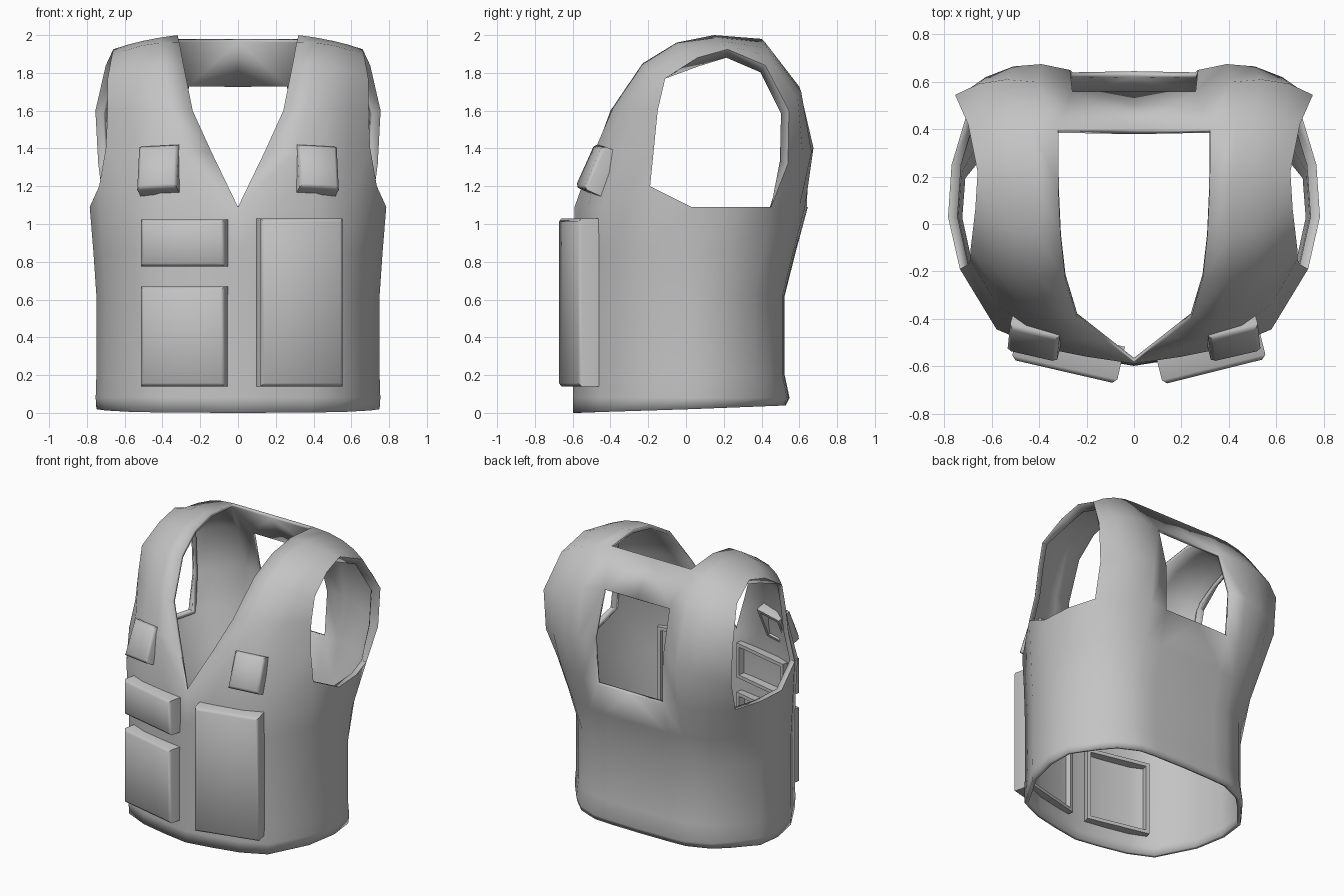
import bpy, bmesh, math
from mathutils import Vector

cube = bpy.data.objects.get("Cube")
if cube:
    bpy.data.objects.remove(cube, do_unlink=True)

grey = bpy.data.materials.new("plain grey")
grey.use_nodes = True
grey.diffuse_color = (0.55, 0.55, 0.55, 1)
grey.node_tree.nodes["Principled BSDF"].inputs["Base Color"].default_value = (0.55, 0.55, 0.55, 1)


def finish(bm, name, angle):
    mesh = bpy.data.meshes.new(name)
    bm.to_mesh(mesh)
    bm.free()
    mesh.materials.append(grey)
    obj = bpy.data.objects.new(name, mesh)
    bpy.context.collection.objects.link(obj)
    bpy.ops.object.select_all(action='DESELECT')
    obj.select_set(True)
    bpy.context.view_layer.objects.active = obj
    bpy.ops.object.shade_smooth_by_angle(angle=math.radians(angle))
    return obj


def bridge(bm, a, b):
    for i in range(len(a) - 1):
        bm.faces.new((a[i], a[i + 1], b[i + 1], b[i]))


# Half outline of the torso at armhole height, front centre round to back centre
OUTLINE = [(0, -.59), (.2, -.56), (.4, -.52), (.58, -.445), (.735, -.19), (.785, .03), (.77, .25),
           (.71, .45), (.61, .55), (.5, .60), (.38, .63), (.26, .64), (0, .645)]
# Height, then scale of width, front depth, back depth and back corner width
ROWS = [(0, .955, 1.015, .82, .89), (.08, .96, 1.015, .85, .89), (.2, .955, 1.01, .81, .89),
        (.62, .955, 1.01, .81, .89), (.85, .975, 1.0, .9, .94), (1.09, 1, 1, 1, 1)]
# Shoulder strap from chest to back: neck edge, middle, armhole edge
STRAP = [((.14, -.48, 1.38), (.45, -.44, 1.38), (.70, -.17, 1.40)),
         ((.24, -.40, 1.60), (.48, -.34, 1.62), (.69, -.15, 1.60)),
         ((.29, -.23, 1.85), (.51, -.21, 1.83), (.69, -.11, 1.77)),
         ((.31, -.05, 1.96), (.51, -.03, 1.945), (.67, .06, 1.88)),
         ((.32, .15, 2.00), (.50, .18, 1.97), (.66, .22, 1.925)),
         ((.32, .40, 1.98), (.53, .43, 1.93), (.70, .42, 1.84)),
         ((.26, .56, 1.74), (.54, .61, 1.70), (.755, .545, 1.60)),
         ((.27, .65, 1.42), (.51, .665, 1.38), (.74, .54, 1.32))]
ARMHOLE_CENTRE = Vector((.7, .15, 1.45))

bm = bmesh.new()

# Torso tube
rings = []
for z, sx, sf, sb, corner in ROWS:
    ring = []
    for i, (x, y) in enumerate(OUTLINE):
        height = z
        if z == 0:
            height = .035 * (y + .59) / 1.1
        elif z == 1.09 and i == 4:
            height = 1.2
        width = sx * (corner if 7 <= i <= 9 else 1)
        ring.append(bm.verts.new((x * width, y * (sf if y < 0 else sb), height)))
    rings.append(ring)
for a, b in zip(rings, rings[1:]):
    bridge(bm, a, b)

# Strap over the shoulder, five points across
sections = [rings[-1][0:5]]
for inner, mid, outer in STRAP:
    p, q, r = Vector(inner), Vector(mid), Vector(outer)
    row = []
    for k in range(5):
        t = k / 4
        row.append(bm.verts.new(p * (2 * t - 1) * (t - 1) + q * 4 * t * (1 - t) + r * t * (2 * t - 1)))
    sections.append(row)
sections.append(rings[-1][11:6:-1])
for a, b in zip(sections, sections[1:]):
    bridge(bm, a, b)

# Lip turned in around the armhole, deeper over the shoulder and back
loop = [s[4] for s in sections] + [rings[-1][6], rings[-1][5]]
lip = []
for i, v in enumerate(loop):
    inward = ARMHOLE_CENTRE - v.co
    inward.x = 0
    depth = .045 if 4 <= i <= 8 else 0
    lip.append(bm.verts.new(v.co + inward.normalized() * depth + Vector((-.04, 0, 0))))
bridge(bm, lip + lip[:1], loop + loop[:1])

# Band across the upper back
top, low = sections[6][0], sections[7][0]
mid_top = bm.verts.new((0, .40, 1.98))
mid_low = bm.verts.new((0, .56, 1.74))
bm.faces.new((mid_top, top, low, mid_low))
bmesh.ops.recalc_face_normals(bm, faces=bm.faces)
bm.normal_update()
bm.faces.ensure_lookup_table()
if bm.faces[0].normal.y > 0:
    bmesh.ops.reverse_faces(bm, faces=bm.faces)

vest = finish(bm, "vest_shell", 50)
mirror = vest.modifiers.new("both_sides", 'MIRROR')
mirror.use_clip = True
shell = vest.modifiers.new("cloth_thickness", 'SOLIDIFY')
shell.thickness = .025
shell.offset = -1


def pouch(name, centre, size, yaw, tilt=0, roll=0):
    """Chamfered box with a framed recess on its inner side."""
    bm = bmesh.new()
    bmesh.ops.create_cube(bm, size=1)
    bmesh.ops.scale(bm, vec=size, verts=bm.verts)
    back = [f for f in bm.faces if f.normal.y > .9]
    bmesh.ops.inset_individual(bm, faces=back, thickness=.035)
    bmesh.ops.inset_individual(bm, faces=back, thickness=.006, depth=-size[1] * .5)
    front = [e for e in bm.edges if all(v.co.y < -size[1] * .49 for v in e.verts)]
    bmesh.ops.bevel(bm, geom=front, offset=.018, segments=1, affect='EDGES')
    obj = finish(bm, name, 50)
    obj.location = centre
    obj.rotation_euler = [math.radians(a) for a in (tilt, roll, yaw)]


# Belly pouches
pouch("tall_pouch", (.321, -.545, .585), (.45, .16, .89), 14)
pouch("small_pouch", (-.278, -.545, .90), (.455, .16, .25), -13)
pouch("square_pouch", (-.278, -.545, .405), (.455, .16, .53), -13)

# Chest pouches
for side, label in ((1, "left"), (-1, "right")):
    pouch(label + "_chest_pouch", (side * .415, -.465, 1.285), (.215, .11, .25), side * 13, -24, side * 3)
